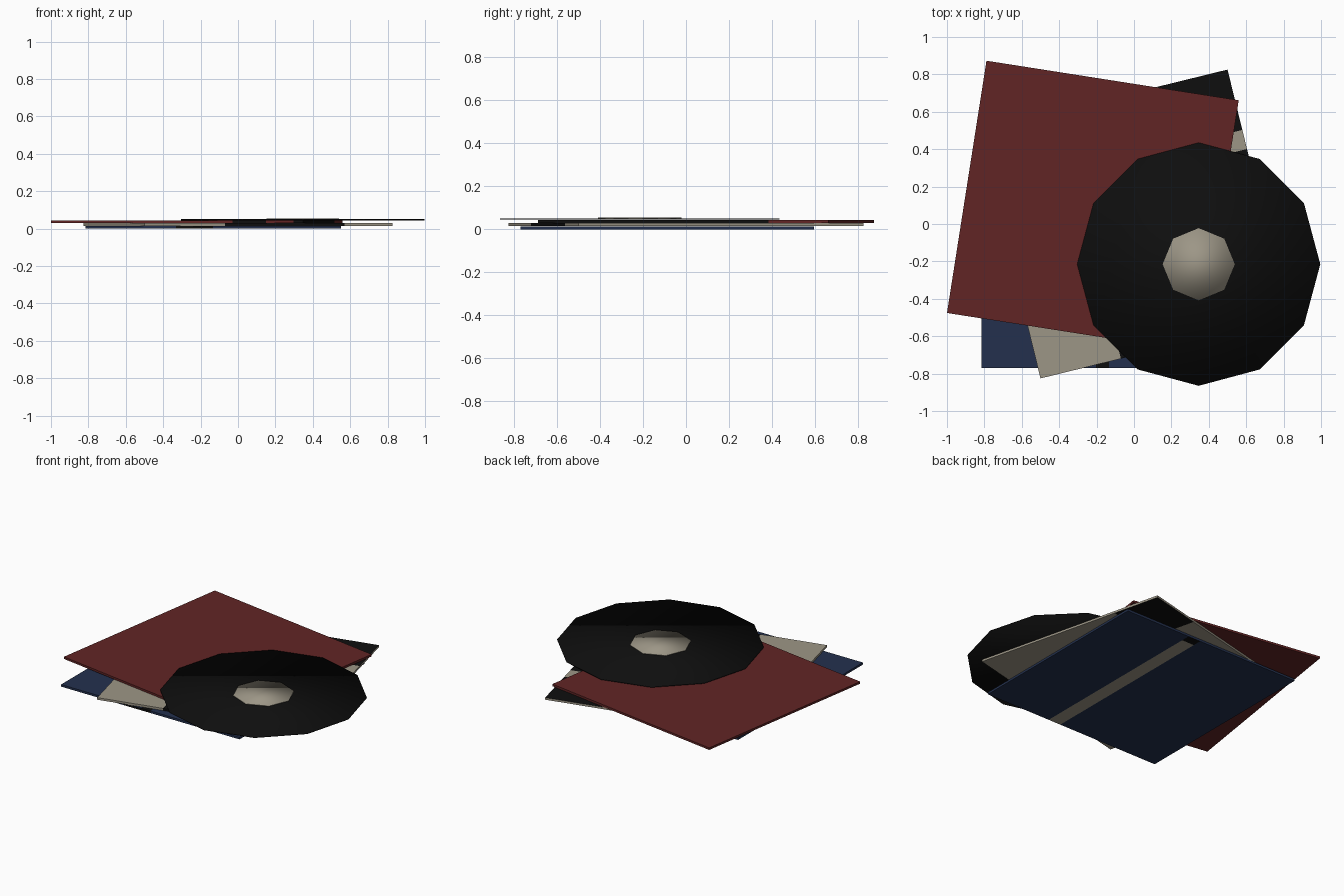
import bpy, bmesh, math
from mathutils import Matrix

if "Cube" in bpy.data.objects:
    bpy.data.objects.remove(bpy.data.objects["Cube"])


def material(name, rgb):
    m = bpy.data.materials.new(name)
    m.diffuse_color = (*rgb, 1)
    m.use_nodes = True
    m.node_tree.nodes["Principled BSDF"].inputs["Base Color"].default_value = m.diffuse_color
    return m


BLUE = material("navy blue", (0.017, 0.030, 0.076))
CREAM = material("warm cream", (0.335, 0.305, 0.240))
RED = material("dark red", (0.120, 0.018, 0.018))
BLACK = material("soft black", (0.0045, 0.0045, 0.0045))
SIZE = 1.365


def finish(name, bm, mats, location, angle=0):
    mesh = bpy.data.meshes.new(name)
    bm.to_mesh(mesh)
    bm.free()
    obj = bpy.data.objects.new(name, mesh)
    for m in mats:
        mesh.materials.append(m)
    obj.location = location
    obj.rotation_euler.z = math.radians(angle)
    bpy.context.collection.objects.link(obj)
    return obj


def sleeve(name, centre, angle, z0, z1, mats, cuts_x, cuts_y, rule):
    """Flat square card, cut along printed edges; rule(centre, normal) picks the colour."""
    bm = bmesh.new()
    bmesh.ops.create_cube(bm, size=1, matrix=Matrix.Diagonal((SIZE, SIZE, z1 - z0, 1)))
    for axis, cuts in ((0, cuts_x), (1, cuts_y)):
        for c in cuts:
            co, no = [0, 0, 0], [0, 0, 0]
            co[axis], no[axis] = c, 1
            bmesh.ops.bisect_plane(bm, geom=bm.verts[:] + bm.edges[:] + bm.faces[:],
                                   plane_co=co, plane_no=no)
    bm.normal_update()
    for f in bm.faces:
        f.material_index = rule(f.calc_center_median(), f.normal)
    return finish(name, bm, mats, (*centre, (z0 + z1) / 2), angle)


def disc(name, centre, radius, sides, z0, z1, mat):
    bm = bmesh.new()
    bmesh.ops.create_cone(bm, cap_ends=True, segments=sides, radius1=radius,
                          radius2=radius, depth=z1 - z0)
    for f in bm.faces:
        f.smooth = True
    return finish(name, bm, [mat], (*centre, (z0 + z1) / 2))


# Bottom sleeve: cream stripe with a dark end underneath, dark mark on front edge
def blue_rule(c, n):
    if n.z < -0.5 and 0.09 < c.x < 0.185:
        return 2 if c.y > 0.6 else 1
    if n.z > -0.5 and -0.2 < c.x < 0 and c.y < -0.62:
        return 2 if n.y < -0.5 or c.x > -0.07 else 0
    return 0


sleeve("bottom_sleeve", (-0.1325, -0.0875), 0, 0, 0.0145, [BLUE, CREAM, BLACK],
       (-0.2, -0.07, 0, 0.09, 0.185), (-0.64, 0.62), blue_rule)


# Middle sleeve: black corner on both sides and a black figure on the front
def cream_rule(c, n):
    if abs(n.z) > 0.5 and c.x > 0.3 and c.y > 0.35:
        return 1
    if n.z > 0.5 and c.x > -0.24 and c.y < 0.245:
        return 1
    return int(n.y < -0.5 and -0.24 < c.x < 0.42)


sleeve("middle_sleeve", (0, 0), 13.8, 0.0150, 0.0295, [CREAM, BLACK],
       (-0.24, 0.3, 0.42), (0.245, 0.35), cream_rule)


# Top sleeve: black print along the right and front edges
def red_rule(c, n):
    if n.x > 0.5:
        return int(c.y < 0.4)
    return int(n.y < -0.5 and (0.3 < c.x < 0.48 or c.x > 0.63))


sleeve("top_sleeve", (-0.22, 0.093), -8.9, 0.0300, 0.0445, [RED, BLACK],
       (0.3, 0.48, 0.63), (0.4,), red_rule)

# Twelve-sided disc with an eight-sided centre label
disc("record_disc", (0.346, -0.215), 0.65, 12, 0.0450, 0.0505, BLACK)
disc("record_label", (0.346, -0.215), 0.193, 8, 0.0500, 0.0545, CREAM)
